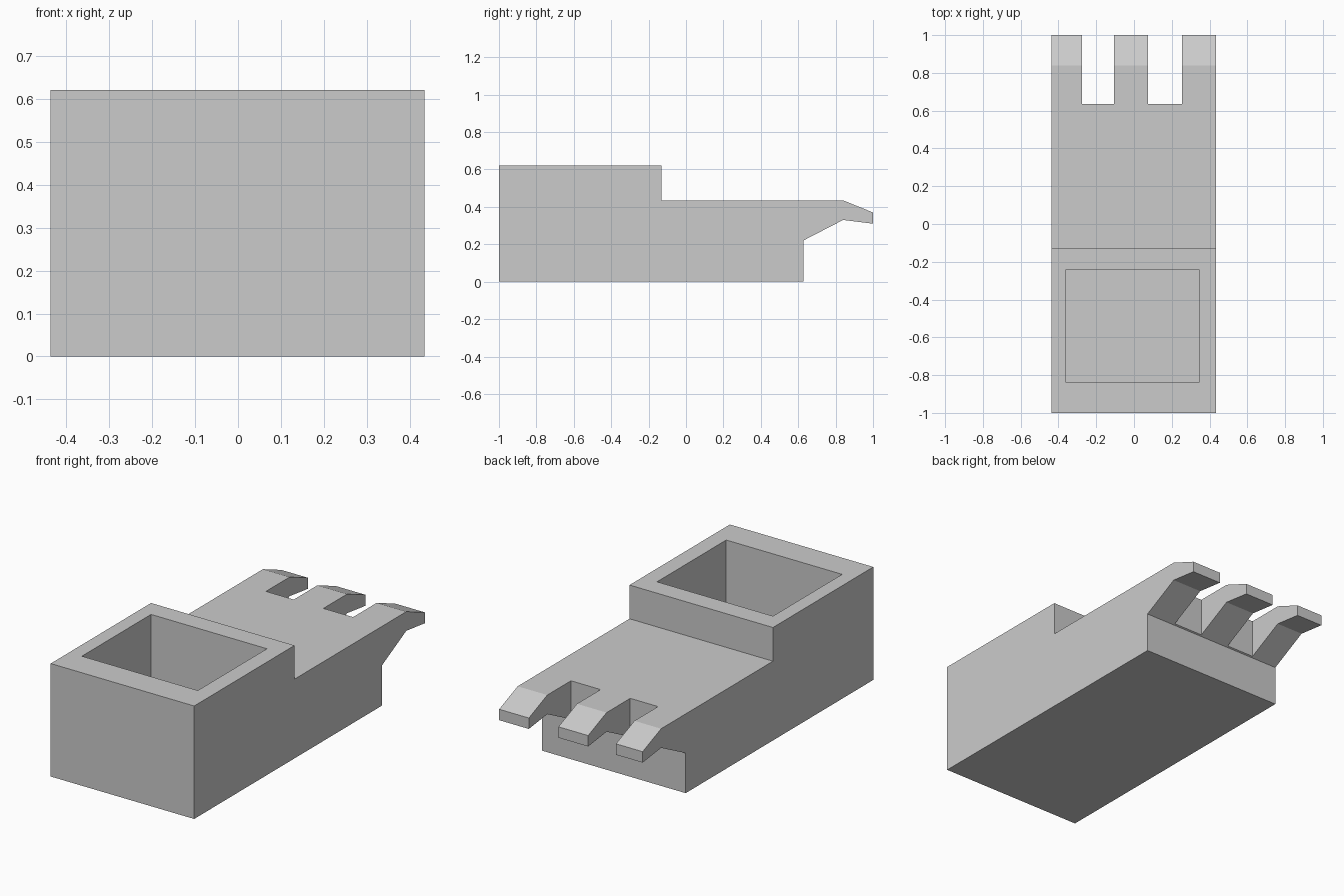
import bpy
import bmesh

if "Cube" in bpy.data.objects:
    bpy.data.objects.remove(bpy.data.objects["Cube"])

grey = bpy.data.materials.new("plain_grey")
grey.diffuse_color = (0.6, 0.6, 0.6, 1)
grey.use_nodes = True
grey.node_tree.nodes["Principled BSDF"].inputs["Base Color"].default_value = grey.diffuse_color


def prism(name, profile, x0, x1):
    """Extrude a (y, z) side profile from x0 to x1."""
    bm = bmesh.new()
    face = bm.faces.new([bm.verts.new((x0, y, z)) for y, z in profile])
    new = bmesh.ops.extrude_face_region(bm, geom=[face])["geom"]
    verts = [v for v in new if isinstance(v, bmesh.types.BMVert)]
    bmesh.ops.translate(bm, verts=verts, vec=(x1 - x0, 0, 0))
    bmesh.ops.recalc_face_normals(bm, faces=bm.faces)
    mesh = bpy.data.meshes.new(name)
    bm.to_mesh(mesh)
    bm.free()
    mesh.materials.append(grey)
    obj = bpy.data.objects.new(name, mesh)
    bpy.context.collection.objects.link(obj)
    return obj


def box(name, x0, x1, y0, y1, z0, z1):
    return prism(name, [(y0, z0), (y1, z0), (y1, z1), (y0, z1)], x0, x1)


# Stepped body with a hooked lip along the back
body = prism("body", [
    (-1, 0), (0.627, 0), (0.627, 0.22), (0.84, 0.33), (1, 0.31),
    (1, 0.37), (0.84, 0.435), (-0.13, 0.435), (-0.13, 0.62), (-1, 0.62),
], -0.437, 0.434)

# Square well in the raised block, and two slots that leave three hooks
cutters = [
    box("well_cutter", -0.36, 0.344, -0.84, -0.24, 0.12, 0.8),
    box("left_slot_cutter", -0.275, -0.106, 0.635, 1.2, 0.1, 0.8),
    box("right_slot_cutter", 0.074, 0.254, 0.635, 1.2, 0.1, 0.8),
]
bpy.context.view_layer.objects.active = body
for cutter in cutters:
    cutter.hide_render = True
    cut = body.modifiers.new(cutter.name, 'BOOLEAN')
    cut.operation = 'DIFFERENCE'
    cut.solver = 'EXACT'
    cut.object = cutter
    bpy.ops.object.modifier_apply(modifier=cut.name)
    bpy.data.objects.remove(cutter)
